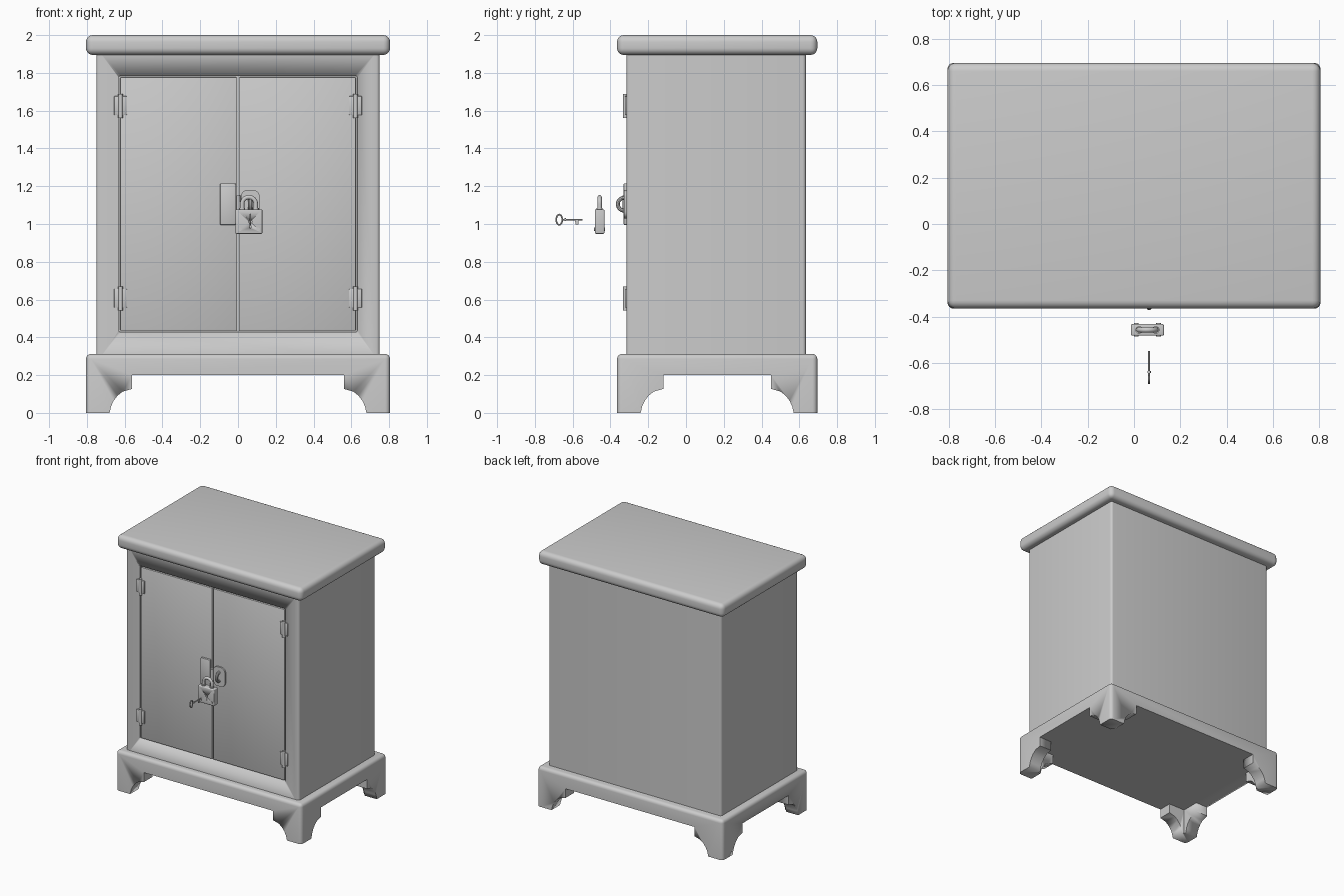
import bpy, bmesh, math
from mathutils import Matrix, Vector

if "Cube" in bpy.data.objects:
    bpy.data.objects.remove(bpy.data.objects["Cube"])

CY = 0.165      # cabinet centre in y
FRONT = -0.315  # front face of the cabinet


def finish(name, bm, smooth=True):
    bmesh.ops.recalc_face_normals(bm, faces=bm.faces)
    me = bpy.data.meshes.new(name)
    bm.to_mesh(me)
    bm.free()
    ob = bpy.data.objects.new(name, me)
    bpy.context.collection.objects.link(ob)
    if smooth:
        bpy.ops.object.select_all(action='DESELECT')
        ob.select_set(True)
        bpy.context.view_layer.objects.active = ob
        bpy.ops.object.shade_smooth_by_angle(angle=math.radians(35))
    return ob


def box(name, lo, hi, bevel=0.0, seg=3, pick=lambda a, b: True):
    lo, hi = Vector(lo), Vector(hi)
    bm = bmesh.new()
    bmesh.ops.create_cube(bm, size=1)
    for v in bm.verts:
        v.co = Vector([(lo[i] + hi[i]) / 2 + v.co[i] * (hi[i] - lo[i]) for i in range(3)])
    if bevel:
        edges = [e for e in bm.edges if pick(e.verts[0].co, e.verts[1].co)]
        bmesh.ops.bevel(bm, geom=edges, offset=bevel, segments=seg, profile=0.5, affect='EDGES')
    return finish(name, bm)


def prism(name, pts, vec):
    bm = bmesh.new()
    face = bm.faces.new([bm.verts.new(p) for p in pts])
    ext = bmesh.ops.extrude_face_region(bm, geom=[face])
    bmesh.ops.translate(bm, vec=vec, verts=[g for g in ext['geom'] if isinstance(g, bmesh.types.BMVert)])
    return finish(name, bm)


def cylinder(name, centre, r, length, axis='Z', sides=16):
    rot = {'Z': Matrix(), 'Y': Matrix.Rotation(math.pi / 2, 4, 'X'),
           'X': Matrix.Rotation(math.pi / 2, 4, 'Y')}[axis]
    bm = bmesh.new()
    bmesh.ops.create_cone(bm, cap_ends=True, segments=sides, radius1=r, radius2=r,
                          depth=length, matrix=Matrix.Translation(centre) @ rot)
    return finish(name, bm)


def tube(name, pts, r, normal, closed=False, sides=10):
    # round section swept along a planar path with the given plane normal
    bm, n, rings = bmesh.new(), Vector(normal), []
    pts = [Vector(p) for p in pts]
    m = len(pts)
    for i, p in enumerate(pts):
        a, b = (pts[i - 1], pts[(i + 1) % m]) if closed else (pts[max(i - 1, 0)], pts[min(i + 1, m - 1)])
        side = (b - a).normalized().cross(n)
        rings.append([bm.verts.new(p + r * (math.cos(t) * n + math.sin(t) * side))
                      for t in [2 * math.pi * k / sides for k in range(sides)]])
    for i in range(m if closed else m - 1):
        A, B = rings[i], rings[(i + 1) % m]
        for k in range(sides):
            bm.faces.new((A[k], A[(k + 1) % sides], B[(k + 1) % sides], B[k]))
    if not closed:
        bm.faces.new(rings[0])
        bm.faces.new(rings[-1])
    return finish(name, bm)


def cut(ob, *cutters):
    for c in cutters:
        c.hide_render = True
        mod = ob.modifiers.new('cut', 'BOOLEAN')
        mod.operation, mod.solver, mod.object = 'DIFFERENCE', 'EXACT', c
        bpy.context.view_layer.objects.active = ob
        bpy.ops.object.modifier_apply(modifier=mod.name)
        bpy.data.objects.remove(c)


def upright(a, b):
    return abs(a.z - b.z) > 0.01


# Top slab with rounded rim
box('top_slab', (-0.805, CY - 0.53, 1.895), (0.805, CY + 0.53, 2.0), 0.036, 5)

# Cabinet body with a shallow door recess
body = box('cabinet_body', (-0.75, FRONT, 0.29), (0.75, 0.635, 1.91), 0.018, 4, upright)
cut(body, box('door_recess', (-0.632, FRONT - 0.1, 0.427), (0.632, FRONT + 0.03, 1.785), 0.012, 3,
              lambda a, b: abs(a.y - b.y) > 0.01))

# Pair of doors, flush with the frame
for side, x0, x1 in (('left', -0.624, -0.004), ('right', 0.004, 0.624)):
    box(side + '_door', (x0, FRONT, 0.435), (x1, FRONT + 0.035, 1.777), 0.006, 2,
        lambda a, b: min(a.y, b.y) < FRONT + 0.01)

# Plinth, cut to leave bracket feet at the corners
base = box('plinth', (-0.805, CY - 0.53, 0), (0.805, CY + 0.53, 0.312), 0.026, 4,
           lambda a, b: upright(a, b) or a.z > 0.1)
PROFILE = [(0.125, -0.1), (0.125, 0.0), (0.133, 0.035), (0.147, 0.065), (0.168, 0.092),
           (0.195, 0.113), (0.245, 0.127), (0.245, 0.2)]


def arch(half):
    right = [(half - d, z) for d, z in PROFILE]
    return right + [(-x, z) for x, z in reversed(right)]


cut(base,
    box('foot_hollow', (-0.7, CY - 0.425, -0.1), (0.7, CY + 0.425, 0.2)),
    prism('front_arch', [(x, -1, z) for x, z in arch(0.805)], (0, 2.4, 0)),
    prism('side_arch', [(-1, CY + y, z) for y, z in arch(0.53)], (2, 0, 0)))

# Hinges
for sx, side in ((-1, 'left'), (1, 'right')):
    for zc, level in ((0.605, 'lower'), (1.625, 'upper')):
        n = f'{side}_{level}_hinge'
        x = sx * 0.622
        box(n + '_leaf', (x - 0.034, FRONT - 0.009, zc - 0.048), (x + 0.034, FRONT + 0.005, zc + 0.052), 0.003, 2)
        cylinder(n + '_pin', (x, FRONT - 0.006, zc), 0.012, 0.128)

# Hasp plate and hinge knuckle on the left door
box('hasp_plate', (-0.095, FRONT - 0.015, 0.995), (-0.013, FRONT + 0.005, 1.215), 0.005, 2)
cylinder('hasp_knuckle', (0.002, FRONT - 0.01, 1.105), 0.01, 0.09)

# Rounded staple plate and loop on the right door
box('staple_plate', (0.015, FRONT - 0.012, 1.03), (0.115, FRONT + 0.005, 1.18), 0.035, 5,
    lambda a, b: abs(a.y - b.y) > 0.005)
tube('staple_loop', [(0.065, FRONT - 0.012 - 0.034 * math.sin(t), 1.105 + 0.034 * math.cos(t))
                     for t in [math.pi * k / 14 for k in range(15)]], 0.011, (1, 0, 0))

# Padlock case, shackle, collars and rivets
PX, PY = 0.058, -0.457
lock = box('padlock_case', (PX - 0.071, PY - 0.025, 0.948), (PX + 0.071, PY + 0.025, 1.078), 0.006, 3)
cut(lock, cylinder('keyhole_round', (PX + 0.007, PY - 0.025, 1.012), 0.009, 0.03, 'Y'),
    box('keyhole_slot', (PX + 0.003, PY - 0.04, 0.98), (PX + 0.011, PY - 0.01, 1.012)))
arc = [(PX + 0.036 * math.cos(t), PY, 1.106 + 0.036 * math.sin(t))
       for t in [math.pi * k / 16 for k in range(17)]]
tube('padlock_shackle', [(PX + 0.036, PY, 1.06)] + arc + [(PX - 0.036, PY, 1.06)], 0.0115, (0, 1, 0), sides=12)
for s, side in ((-1, 'left'), (1, 'right')):
    cylinder(side + '_shackle_collar', (PX + s * 0.036, PY, 1.08), 0.016, 0.012)
    cylinder(side + '_padlock_rivet', (PX + s * 0.048, PY, 0.972), 0.01, 0.058, 'Y')

# Key: oval bow, collar, shaft and bit
KX, KZ = 0.065, 1.023
tube('key_bow', [(KX, -0.671 + 0.016 * math.cos(t), KZ + 0.027 * math.sin(t))
                 for t in [2 * math.pi * k / 24 for k in range(24)]], 0.0045, (1, 0, 0), True)
cylinder('key_shaft', (KX, -0.602, KZ), 0.0042, 0.108, 'Y', 12)
cylinder('key_collar', (KX, -0.638, KZ), 0.0075, 0.008, 'Y', 12)
box('key_bit_stem', (KX - 0.003, -0.588, KZ - 0.012), (KX + 0.003, -0.568, KZ))
box('key_bit_tooth', (KX - 0.003, -0.584, KZ - 0.026), (KX + 0.003, -0.57, KZ - 0.012))
